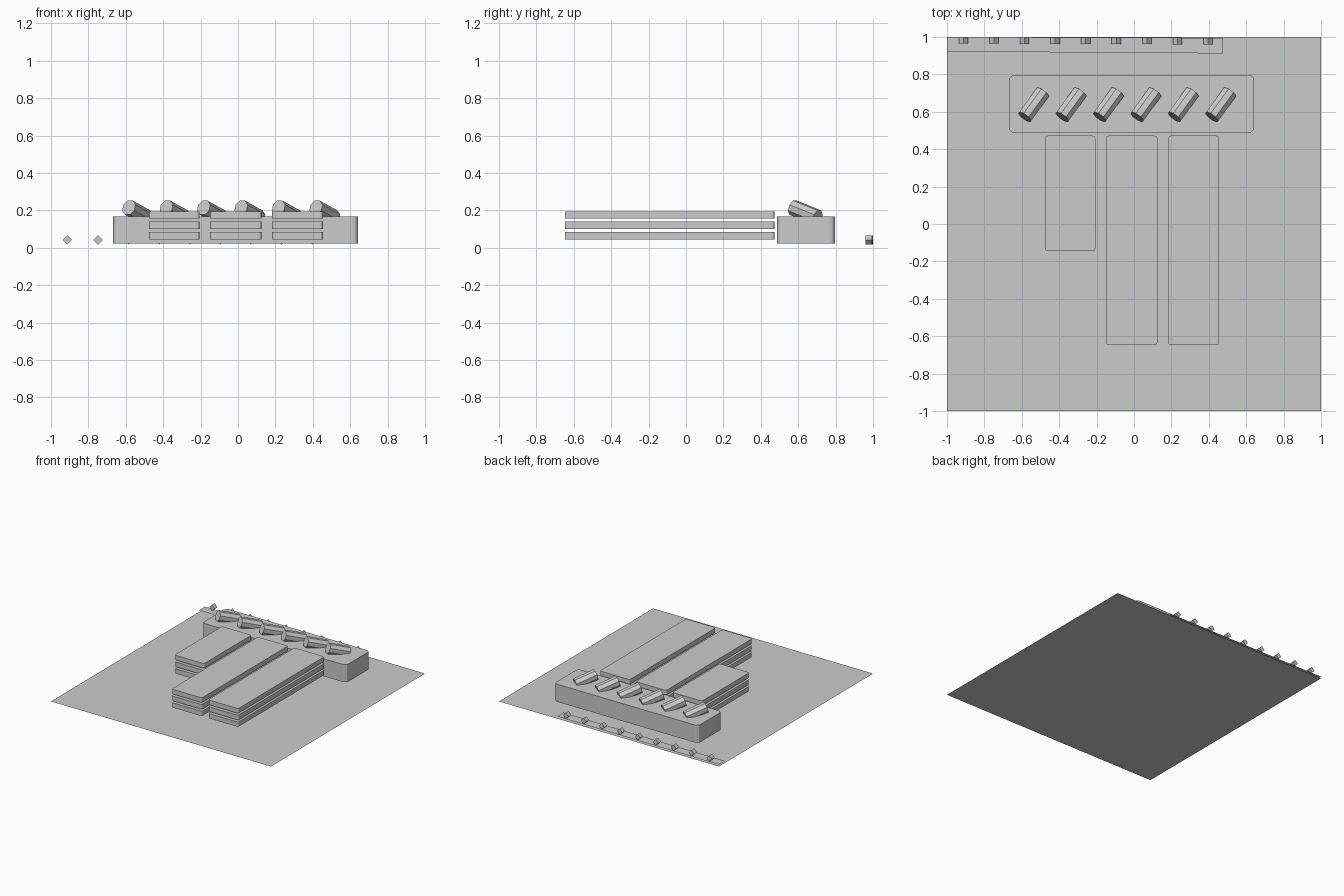
import bpy, bmesh, math
from mathutils import Vector, Matrix

old = bpy.data.objects.get("Cube")
if old:
    bpy.data.objects.remove(old, do_unlink=True)

# One plain grey for every part
grey = bpy.data.materials.new("plain_grey")
grey.use_nodes = True
colour = (0.6, 0.6, 0.6, 1)
grey.diffuse_color = colour
grey.node_tree.nodes["Principled BSDF"].inputs["Base Color"].default_value = colour


def finish(name, bm):
    mesh = bpy.data.meshes.new(name)
    bm.to_mesh(mesh)
    bm.free()
    mesh.materials.append(grey)
    obj = bpy.data.objects.new(name, mesh)
    bpy.context.collection.objects.link(obj)
    return obj


def sheet(name, corners, z):
    bm = bmesh.new()
    bm.faces.new([bm.verts.new((x, y, z)) for x, y in corners])
    return finish(name, bm)


def block(name, x, y, z, radius):
    """Box between the given ranges, with rounded upright corners."""
    bm = bmesh.new()
    size = [b - a for a, b in (x, y, z)]
    centre = Vector([(a + b) / 2 for a, b in (x, y, z)])
    bmesh.ops.create_cube(bm, size=1, matrix=Matrix.Translation(centre) @ Matrix.Diagonal((*size, 1)))
    upright = [e for e in bm.edges if abs(e.verts[0].co.z - e.verts[1].co.z) > 0.01]
    bmesh.ops.bevel(bm, geom=upright, offset=radius, segments=3, profile=0.5, affect='EDGES')
    return finish(name, bm)


# Ground sheet and the thin strip along its back edge
sheet("ground", [(-1, -1), (1, -1), (1, 1), (-1, 1)], 0)
sheet("back_strip", [(-1, 0.922), (0.475, 0.912), (0.475, 0.995), (-1, 1)], 0.015)

# Main building
block("main_block", (-0.668, 0.642), (0.487, 0.797), (0.023, 0.167), 0.03)

# Three wings, each a stack of three floating slabs
wings = {"short_wing": (-0.476, -0.207, -0.145),
         "middle_wing": (-0.15, 0.125, -0.648),
         "long_wing": (0.182, 0.455, -0.648)}
for wing, (x0, x1, front) in wings.items():
    for level in range(3):
        z = 0.045 + 0.0555 * level
        block(f"{wing}_slab_{level + 1}", (x0, x1), (front, 0.472), (z, z + 0.039), 0.015)

# Row of tilted eight-sided drums on the roof
axis = Vector((-0.56, -0.77, 0.31)).normalized()
for i in range(6):
    bm = bmesh.new()
    place = Matrix.Translation((-0.536 + 0.2 * i, 0.638, 0.188)) @ axis.to_track_quat('Z', 'Y').to_matrix().to_4x4()
    bmesh.ops.create_cone(bm, cap_ends=True, segments=8, radius1=0.043, radius2=0.043, depth=0.17,
                          matrix=place @ Matrix.Rotation(math.pi / 8, 4, 'Z'))
    finish(f"roof_drum_{i + 1}", bm)

# Small cubes standing on edge along the strip
for i in range(9):
    bm = bmesh.new()
    place = Matrix.Translation((-0.912 + 0.1635 * i, 0.982 - 0.0005 * i, 0.042))
    bmesh.ops.create_cube(bm, size=0.035, matrix=place @ Matrix.Rotation(math.pi / 4, 4, 'Y'))
    finish(f"strip_cube_{i + 1}", bm)
